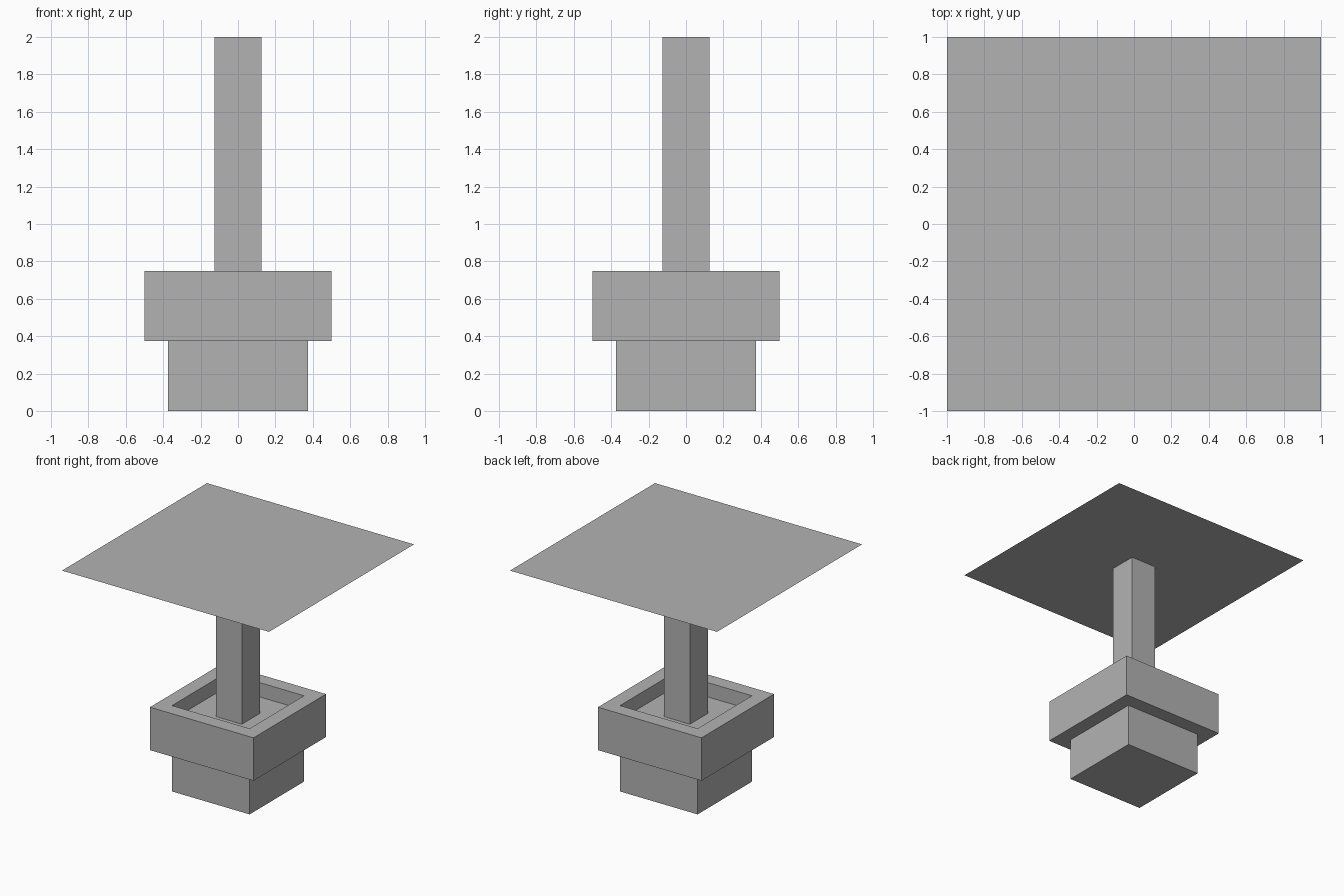
import bpy
import bmesh

cube = bpy.data.objects.get("Cube")
if cube:
    bpy.data.objects.remove(cube, do_unlink=True)

grey = bpy.data.materials.new("plain_grey")
grey.use_nodes = True
colour = (0.45, 0.45, 0.45, 1)
grey.diffuse_color = colour
grey.node_tree.nodes["Principled BSDF"].inputs["Base Color"].default_value = colour


def square_loft(name, rings, cap_start=False, cap_end=False):
    """Join square rings, each given as (half width, height)."""
    bm = bmesh.new()
    corners = ((-1, -1), (1, -1), (1, 1), (-1, 1))
    loops = [[bm.verts.new((x * h, y * h, z)) for x, y in corners] for h, z in rings]
    for low, high in zip(loops, loops[1:]):
        for i in range(4):
            j = (i + 1) % 4
            bm.faces.new((low[i], low[j], high[j], high[i]))
    if cap_start:
        bm.faces.new(loops[0][::-1])
    if cap_end:
        bm.faces.new(loops[-1])
    mesh = bpy.data.meshes.new(name)
    bm.to_mesh(mesh)
    bm.free()
    mesh.materials.append(grey)
    obj = bpy.data.objects.new(name, mesh)
    bpy.context.collection.objects.link(obj)
    return obj


RIM_BASE, RIM_TOP, SOIL, TOP = 0.375, 0.75, 0.625, 2.0

# Pot: narrow base, overhanging rim, then down the inner walls
square_loft("pot", [(0.375, 0), (0.375, RIM_BASE), (0.5, RIM_BASE),
                    (0.5, RIM_TOP), (0.375, RIM_TOP), (0.375, SOIL)], cap_start=True)

# Soil surface inside the rim
square_loft("soil", [(0.375, SOIL)], cap_end=True)

# Square stem, open where it meets the soil and the canopy
square_loft("stem", [(0.125, SOIL), (0.125, TOP)])

# Thin flat canopy
square_loft("canopy", [(1, TOP)], cap_end=True)
